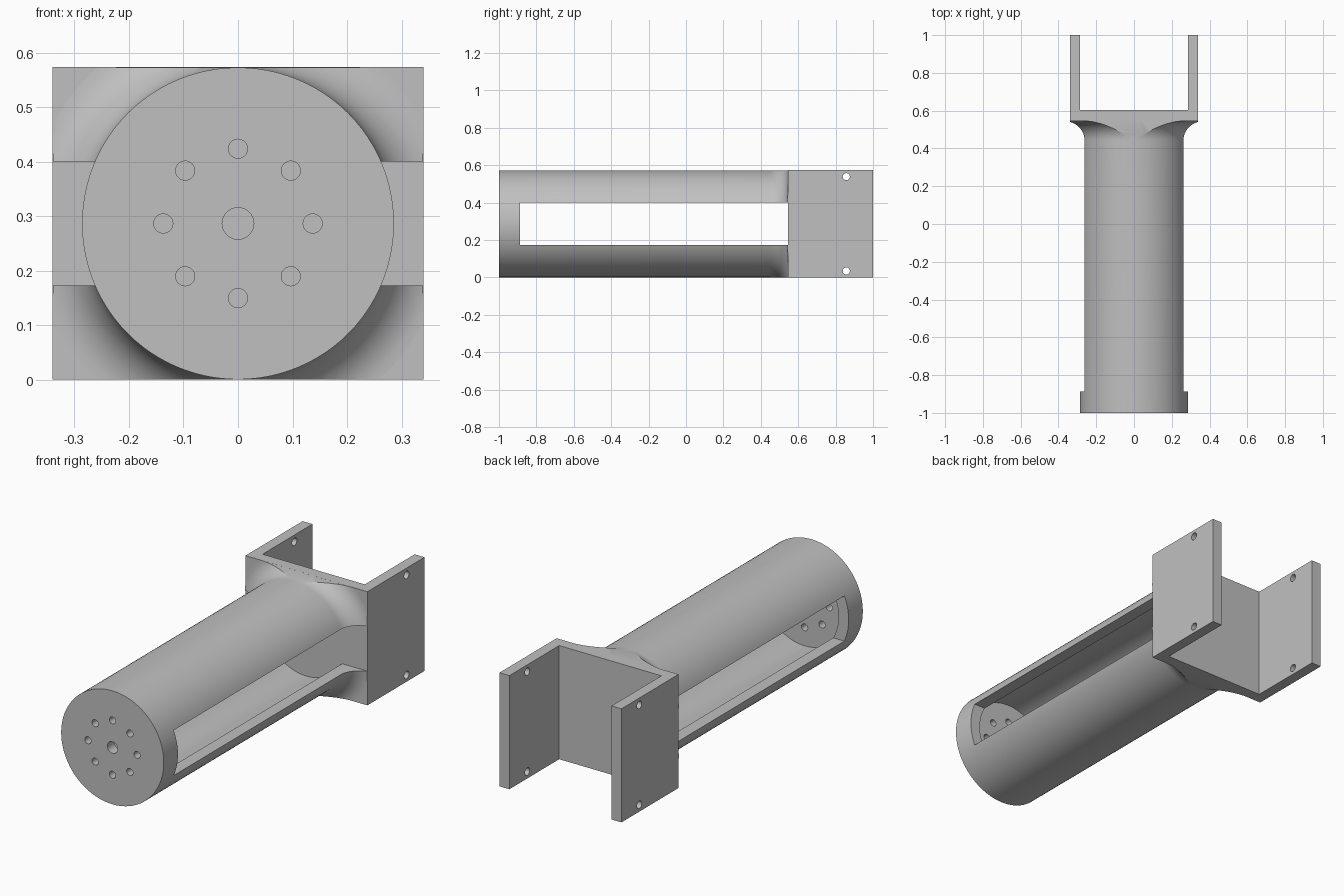
import bpy, bmesh
from math import pi, sin, cos, radians
from mathutils import Matrix, Vector

if "Cube" in bpy.data.objects:
    bpy.data.objects.remove(bpy.data.objects["Cube"])

# Main sizes
R, WALL, HALF_W, HALF_H = 0.286, 0.056, 0.34, 0.2865
FRONT, PLATE, BACK = -1.0, 0.545, 1.0
FILLET = 0.1
MID = HALF_H

grey = bpy.data.materials.new("plain grey")
grey.use_nodes = True
grey.diffuse_color = (0.53, 0.53, 0.53, 1)
grey.node_tree.nodes["Principled BSDF"].inputs["Base Color"].default_value = (0.53, 0.53, 0.53, 1)


def make_object(name, bm):
    bmesh.ops.recalc_face_normals(bm, faces=bm.faces)
    mesh = bpy.data.meshes.new(name)
    bm.to_mesh(mesh)
    bm.free()
    mesh.materials.append(grey)
    obj = bpy.data.objects.new(name, mesh)
    bpy.context.collection.objects.link(obj)
    return obj


def box(name, lo, hi):
    lo, hi = Vector(lo), Vector(hi)
    bm = bmesh.new()
    bmesh.ops.create_cube(bm, size=1, matrix=Matrix.Translation((lo + hi) / 2)
                          @ Matrix.Diagonal((*(hi - lo), 1)))
    return make_object(name, bm)


def rods(name, axis, radius, length, centres, sides=32):
    """Separate cylinders along one axis, joined in one mesh."""
    turn = Matrix.Rotation(pi / 2, 4, "X" if axis == "Y" else "Y")
    bm = bmesh.new()
    for c in centres:
        bmesh.ops.create_cone(bm, cap_ends=True, segments=sides, radius1=radius,
                              radius2=radius, depth=length,
                              matrix=Matrix.Translation(c) @ turn)
    return make_object(name, bm)


def combine(obj, cutter, operation="DIFFERENCE"):
    cutter.hide_render = True
    mod = obj.modifiers.new("cut", "BOOLEAN")
    mod.object, mod.operation, mod.solver = cutter, operation, "EXACT"
    bpy.context.view_layer.objects.active = obj
    bpy.ops.object.modifier_apply(modifier=mod.name)
    bpy.data.objects.remove(cutter)


def smooth(obj):
    bpy.ops.object.select_all(action="DESELECT")
    obj.select_set(True)
    bpy.context.view_layer.objects.active = obj
    bpy.ops.object.shade_smooth_by_angle(angle=radians(25))


# Tube: turned profile that flares into the bracket plate
profile = [(0, FRONT), (R, FRONT)]
for i in range(13):
    a = pi / 2 * i / 12
    profile.append((R + FILLET * (1 - cos(a)), PLATE - FILLET * (1 - sin(a))))
profile += [(R + FILLET, PLATE + 0.015), (0, PLATE + 0.015)]
bm = bmesh.new()
verts = [bm.verts.new((r, y, MID)) for r, y in profile]
edges = [bm.edges.new(pair) for pair in zip(verts, verts[1:])]
bmesh.ops.spin(bm, geom=verts + edges, cent=(0, 0, MID), axis=(0, 1, 0),
               angle=2 * pi, steps=96)
bmesh.ops.remove_doubles(bm, verts=bm.verts, dist=1e-5)
tube = make_object("tube_body", bm)

# Trim the flare to the plate outline, then hollow the tube
combine(tube, box("trim", (-HALF_W + 0.0003, -2, 0.0002),
                  (HALF_W - 0.0003, 2, 2 * MID - 0.0002)), "INTERSECT")
cavity_front, cavity_back = FRONT + 0.055, PLATE + 0.1
combine(tube, rods("cavity", "Y", R - WALL, cavity_back - cavity_front,
                   [(0, (cavity_front + cavity_back) / 2, MID)], 96))

# Long slot through both sides
combine(tube, box("slot", (-1, -0.887, MID - 0.114), (1, PLATE + 0.1, MID + 0.114)))

# Centre hole and ring of bolt holes in the front cap
combine(tube, rods("centre_hole", "Y", 0.029, 0.2, [(0, FRONT, MID)]))
ring = [(0.137 * cos(k * pi / 4), FRONT, MID + 0.137 * sin(k * pi / 4)) for k in range(8)]
combine(tube, rods("bolt_holes", "Y", 0.0175, 0.2, ring))
smooth(tube)

# U-shaped bracket: outline extruded upwards
half = [(HALF_W, PLATE), (HALF_W, BACK), (HALF_W - 0.055, BACK), (HALF_W - 0.055, PLATE + 0.058)]
outline = half + [(-x, y) for x, y in reversed(half)]
bm = bmesh.new()
face = bm.faces.new([bm.verts.new((x, y, 0)) for x, y in outline])
top = bmesh.ops.extrude_face_region(bm, geom=[face])["geom"]
bmesh.ops.translate(bm, vec=(0, 0, 2 * MID),
                    verts=[v for v in top if isinstance(v, bmesh.types.BMVert)])
bracket = make_object("fork_bracket", bm)

# Pin holes near the arm corners
combine(bracket, rods("pin_holes", "X", 0.019, 2,
                      [(0, 0.857, MID + s * 0.252) for s in (-1, 1)]))
smooth(bracket)
